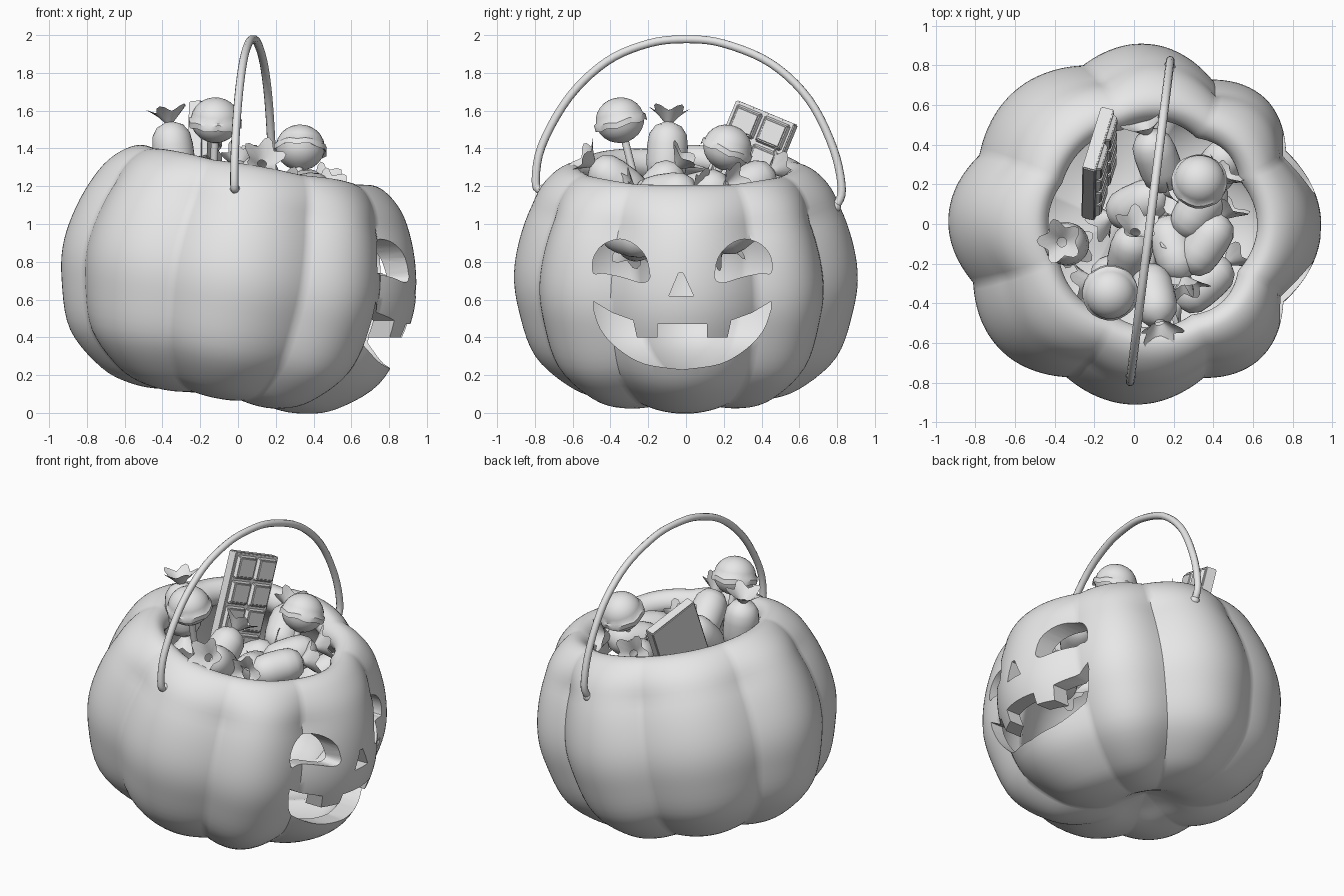
import bpy, bmesh, math
from mathutils import Vector, Matrix

cube = bpy.data.objects.get("Cube")
if cube:
    bpy.data.objects.remove(cube, do_unlink=True)

grey = bpy.data.materials.new("plain_grey")
grey.use_nodes = True
grey.diffuse_color = (0.8, 0.8, 0.8, 1)
grey.node_tree.nodes["Principled BSDF"].inputs["Base Color"].default_value = (0.8, 0.8, 0.8, 1)


def smooth_path(points, steps):
    """Smooth curve through the points."""
    p = [Vector(q) for q in points]
    p = [p[0]] + p + [p[-1]]
    out = []
    for a, b, c, d in zip(p, p[1:], p[2:], p[3:]):
        for i in range(steps):
            t = i / steps
            out.append(0.5 * (2 * b + (c - a) * t + (2 * a - 5 * b + 4 * c - d) * t ** 2
                              + (3 * b - a - 3 * c + d) * t ** 3))
    return out + [p[-1]]


def make_object(name, bm):
    bmesh.ops.recalc_face_normals(bm, faces=bm.faces)
    mesh = bpy.data.meshes.new(name)
    bm.to_mesh(mesh)
    bm.free()
    mesh.materials.append(grey)
    obj = bpy.data.objects.new(name, mesh)
    bpy.context.collection.objects.link(obj)
    return obj


def select(obj):
    bpy.ops.object.select_all(action='DESELECT')
    obj.select_set(True)
    bpy.context.view_layer.objects.active = obj


def shade(obj, angle=40):
    select(obj)
    bpy.ops.object.shade_smooth_by_angle(angle=math.radians(angle))


def lathe(name, profile, segments, matrix, shape=lambda a, r, z: (r, z)):
    """Turn a profile round z, with an optional change of each ring."""
    bm = bmesh.new()
    rings = []
    for r, z in profile:
        ring = []
        for s in range(segments):
            a = 2 * math.pi * s / segments
            rr, zz = shape(a, r, z)
            ring.append(bm.verts.new((rr * math.cos(a), rr * math.sin(a), zz)))
        rings.append(ring)
    for lo, hi in zip(rings, rings[1:]):
        for s in range(segments):
            t = (s + 1) % segments
            bm.faces.new((lo[s], lo[t], hi[t], hi[s]))
    bmesh.ops.remove_doubles(bm, verts=bm.verts, dist=0.0001)
    bm.transform(matrix)
    return make_object(name, bm)


def aim(position, axis):
    turn = Vector(axis).to_track_quat('Z', 'Y').to_matrix().to_4x4()
    return Matrix.Translation(position) @ turn


# Hollow, tilted pumpkin bucket with eight uneven lobes
RADIUS = 0.945
outer = [(0, -0.53), (0.12, -0.57), (0.28, -0.63), (0.45, -0.635), (0.63, -0.58), (0.83, -0.41),
         (0.92, -0.16), (RADIUS, 0.05), (0.9, 0.28), (0.81, 0.48), (0.7, 0.59), (0.6, 0.62)]
inner = [(0.54, 0.57), (0.56, 0.49), (0.73, 0.35), (0.845, 0.05), (0.81, -0.2),
         (0.66, -0.45), (0.3, -0.54), (0, -0.49)]
# Grooves as angle and radius, then the radius at the middle of each lobe
grooves = [(-28, 0.85), (26, 0.85), (62, 0.825), (108, 0.84), (156, 0.86),
           (200, 0.87), (246, 0.845), (294, 0.85), (332, 0.85)]
crowns = [0.945, 0.915, 0.91, 0.905, 0.945, 0.93, 0.91, 0.93]


def lobes(a, r, z):
    angle = math.degrees(a)
    if angle > 332.5:
        angle -= 360
    for (a0, r0), (a1, r1), crown in zip(grooves, grooves[1:], crowns):
        if a0 - 0.1 <= angle <= a1 + 0.1:
            t = min(1, max(0, (angle - a0) / (a1 - a0)))
            size = r0 + (r1 - r0) * t + (crown - (r0 + r1) / 2) * math.sin(math.pi * t)
    fade = 1 - 0.6 * min(1, max(0, (z - 0.42) / 0.2))
    dip = (1 - size / RADIUS) * fade
    return r * (1 - dip), z * (1 - 0.8 * dip * r)


tilt = Matrix.Translation((0, 0, 0.7)) @ Matrix.Rotation(math.radians(10), 4, 'Y')
bucket = lathe("pumpkin_bucket", smooth_path(outer + inner, 5), 180, tilt, lobes)

# Face openings, as outlines in y and z
MIDDLE = -0.02
eye = smooth_path([(0.17, 0.72), (0.19, 0.82), (0.25, 0.89), (0.33, 0.92), (0.42, 0.89), (0.47, 0.82),
                   (0.47, 0.74), (0.42, 0.74), (0.32, 0.72), (0.22, 0.69), (0.18, 0.7)], 3)
nose = [(-0.07, 0.62), (0.06, 0.62), (0.005, 0.74), (-0.02, 0.74)]
upper = [(0.13, 0.47), (0.13, 0.4), (0.24, 0.4), (0.26, 0.49), (0.37, 0.53), (0.47, 0.59)]
lower = smooth_path([(0.47, 0.55), (0.43, 0.44), (0.34, 0.34), (0.2, 0.26), (0, 0.23)], 4)
half = upper + [tuple(p) for p in lower]
mouth = half + [(-y, z) for y, z in reversed(half[:-1])]
for name, outline in (("left_eye", eye), ("right_eye", [(-y, z) for y, z in eye]),
                      ("nose", nose), ("mouth", mouth)):
    bm = bmesh.new()
    face = bm.faces.new([bm.verts.new((0.35, y + MIDDLE, z)) for y, z in outline])
    grown = bmesh.ops.extrude_face_region(bm, geom=[face])["geom"]
    bmesh.ops.translate(bm, vec=(1, 0, 0), verts=[g for g in grown if isinstance(g, bmesh.types.BMVert)])
    cutter = make_object(name + "_cutter", bm)
    cutter.hide_render = True
    select(bucket)
    cut = bucket.modifiers.new(name, 'BOOLEAN')
    cut.operation = 'DIFFERENCE'
    cut.solver = 'EXACT'
    cut.object = cutter
    bpy.ops.object.modifier_apply(modifier=cut.name)
    bpy.data.objects.remove(cutter, do_unlink=True)
shade(bucket, 42)

# Carrying handle, a bent tube with a small knob at each end
arch = [(-0.755, 1.18), (-0.795, 1.21), (-0.765, 1.41), (-0.62, 1.67), (-0.42, 1.86), (-0.2, 1.955),
        (0, 1.978), (0.2, 1.955), (0.45, 1.85), (0.65, 1.66), (0.78, 1.4), (0.825, 1.18), (0.79, 1.09)]
path = smooth_path([(0.08 + 0.125 * y, y, z) for y, z in arch], 5)
curve = bpy.data.curves.new("handle", 'CURVE')
curve.dimensions = '3D'
curve.bevel_depth = 0.022
curve.bevel_resolution = 3
curve.use_fill_caps = True
spline = curve.splines.new('POLY')
spline.points.add(len(path) - 1)
for point, p in zip(spline.points, path):
    point.co = (*p, 1)
curve.materials.append(grey)
handle = bpy.data.objects.new("handle", curve)
bpy.context.collection.objects.link(handle)
select(handle)
bpy.ops.object.convert(target='MESH')
shade(bpy.context.object)
for side, p in (("right", path[0]), ("left", path[-1])):
    bm = bmesh.new()
    bmesh.ops.create_uvsphere(bm, u_segments=16, v_segments=10, radius=0.03,
                              matrix=Matrix.Translation(p))
    shade(make_object(side + "_handle_knob", bm))

# Lollipops: stick, ball and a ruffled band
ball = [(0, -0.5), (0.02, -0.5), (0.02, -0.12)]
for k in range(1, 13):
    a = math.radians(-80 + 170 * k / 12)
    ball.append((0.13 * math.cos(a), 0.12 * math.sin(a)))
    if k == 5:
        ball += [(0.141, -0.03), (0.141, 0)]
for k, (spot, axis) in enumerate([((-0.12, -0.35, 1.55), (0.03, -0.25, 1)),
                                  ((0.33, 0.22, 1.405), (0.05, 0.4, 1))]):
    shade(lathe("lollipop_%d" % (k + 1), ball, 24, aim(spot, axis),
                lambda a, r, z: (r, z + (0.006 * math.sin(7 * a) if r > 0.14 else 0))))

# Wrapped sweets: capsule body with a star-shaped twist at each end
body = [(0.024, -0.17), (0.07, -0.15), (0.1, -0.105), (0.108, -0.045)]
wrapped = [(0.105, -0.24), (0.06, -0.205)] + body
wrapped += [(r, -z) for r, z in reversed(wrapped)]


def star(a, r, z):
    if abs(z) < 0.19:
        return r, z
    wave = math.cos(5 * a)
    return r * (0.92 + 0.2 * wave), z + math.copysign(0.015, z) * wave


sweets = [((-0.34, -0.1, 1.37), (-0.14, 0.05, 1)), ((0.12, 0.32, 1.2), (-0.3, 0.8, 0.45)),
          ((0.36, -0.1, 1.16), (0.5, 0.75, 0.1)), ((0.1, -0.36, 1.22), (0.15, -0.75, 0.55)),
          ((-0.02, -0.15, 1.18), (0.15, 0.6, 0.7)), ((0.33, 0.08, 1.17), (0.6, 0.8, 0.2)),
          ((0.2, -0.12, 1.12), (0.3, -0.9, 0.3)), ((0.02, 0.1, 1.05), (0.9, 0.4, 0.5)),
          ((0.42, 0.28, 0.98), (0.4, 0.5, 0.4)), ((0.35, -0.3, 0.94), (0.8, 0.7, -0.2)),
          ((0.15, 0.05, 0.9), (0.3, 1, 0.1)), ((-0.05, -0.25, 0.92), (1, 0.2, 0.2))]
for k, (spot, axis) in enumerate(sweets):
    shade(lathe("wrapped_sweet_%d" % (k + 1), wrapped, 30, aim(spot, axis), star), 60)

# Chocolate bar: slab with two columns of raised tapered squares
across = Vector((0.09, 0.29, -0.12)).normalized()
out = across.cross(Vector((0, 0.2, 0.52))).normalized()
up = out.cross(across)
WIDTH, LENGTH = 0.35, 0.66
bm = bmesh.new()
bmesh.ops.create_cube(bm, matrix=Matrix.Diagonal((WIDTH, LENGTH, 0.07, 1)))
for col in range(2):
    for row in range(4):
        spot = Vector(((col - 0.5) * 0.165, (row - 1.5) * 0.16, 0.045))
        verts = bmesh.ops.create_cube(bm, matrix=Matrix.Translation(spot)
                                      @ Matrix.Diagonal((0.158, 0.152, 0.03, 1)))["verts"]
        for v in verts:
            if v.co.z > spot.z:
                v.co.xy = spot.xy + (v.co.xy - spot.xy) * 0.8
bmesh.ops.bevel(bm, geom=list(bm.edges), offset=0.006, segments=2, affect='EDGES')
frame = Matrix((across, up, out)).transposed().to_4x4()
centre = Vector((-0.18, 0.43, 1.59)) - up * LENGTH / 2
bm.transform(Matrix.Translation(centre) @ frame)
shade(make_object("chocolate_bar", bm))
